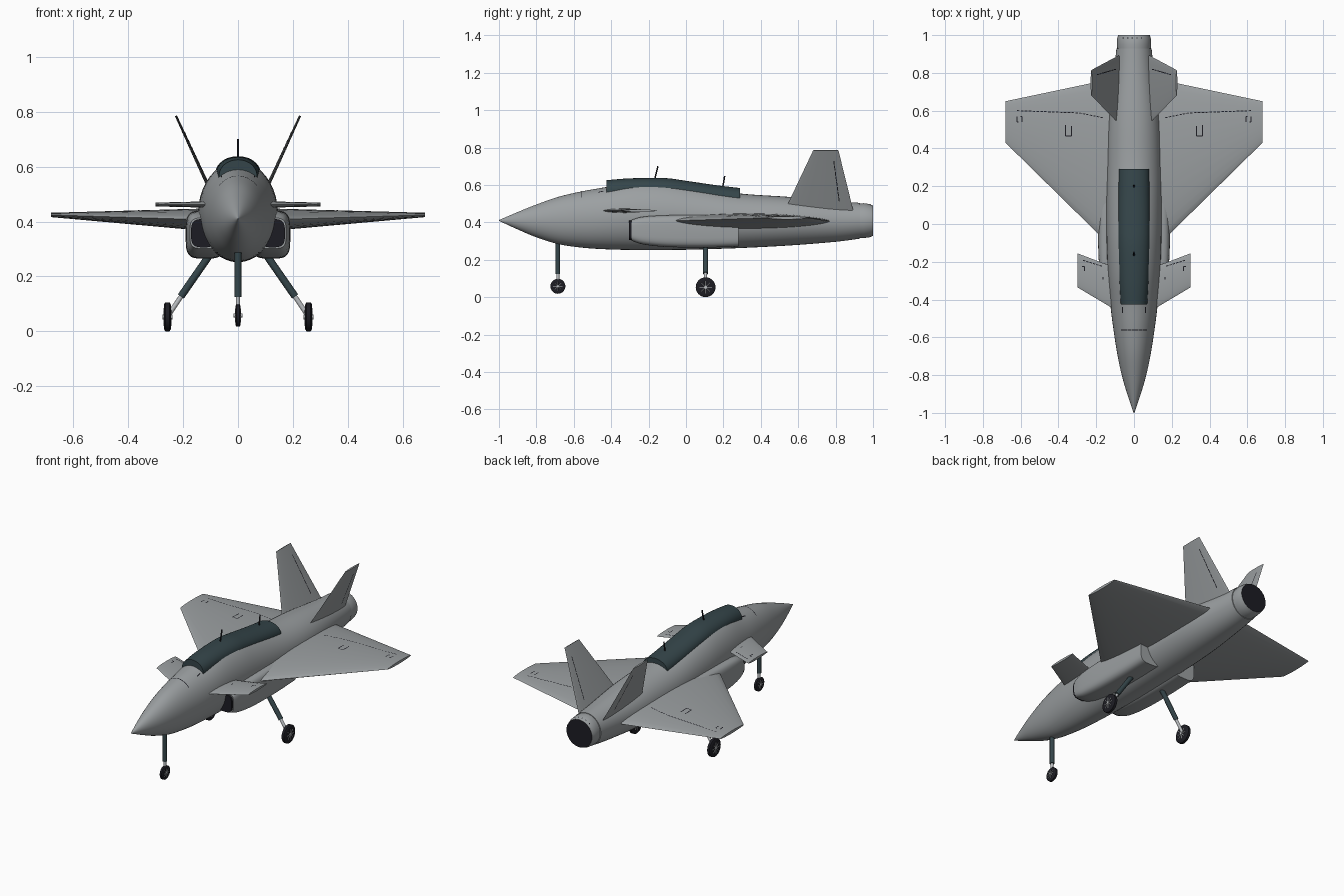
import bpy, bmesh, math
from mathutils import Vector
from mathutils.bvhtree import BVHTree

if "Cube" in bpy.data.objects:
    bpy.data.objects.remove(bpy.data.objects["Cube"])


def material(name, r, g, b):
    m = bpy.data.materials.new(name)
    m.use_nodes = True
    m.diffuse_color = (r, g, b, 1)
    bsdf = next(n for n in m.node_tree.nodes if n.type == "BSDF_PRINCIPLED")
    bsdf.inputs["Base Color"].default_value = (r, g, b, 1)
    return m


GREY = material("airframe grey", 0.33, 0.35, 0.36)
GLASS = material("dark teal", 0.035, 0.06, 0.068)
BLACK = material("rubber black", 0.012, 0.012, 0.017)
METAL = material("light metal", 0.5, 0.52, 0.54)
UP = Vector((0, 0, 1))


def finish(bm, name, mats):
    mesh = bpy.data.meshes.new(name)
    bm.to_mesh(mesh)
    bm.free()
    for m in mats:
        mesh.materials.append(m)
    mesh.shade_smooth()
    mesh.set_sharp_from_angle(angle=math.radians(35))
    obj = bpy.data.objects.new(name, mesh)
    bpy.context.collection.objects.link(obj)
    return obj


def loft(name, rings, mat, end_mat=None):
    """Skin closed rings of points and cap both ends."""
    bm = bmesh.new()
    loops = [[bm.verts.new(p) for p in ring] for ring in rings]
    n = len(loops[0])
    for a, b in zip(loops, loops[1:]):
        for i in range(n):
            j = (i + 1) % n
            bm.faces.new((a[i], a[j], b[j], b[i]))
    bm.faces.new(loops[0])
    last = bm.faces.new(loops[-1])
    if end_mat:
        last.material_index = 1
    bmesh.ops.recalc_face_normals(bm, faces=bm.faces)
    return finish(bm, name, [mat] + ([end_mat] if end_mat else []))


def smooth_rows(rows, steps=5):
    """Run a smooth spline through the station rows."""
    out = []
    for i in range(len(rows) - 1):
        quad = zip(rows[max(i - 1, 0)], rows[i], rows[i + 1], rows[min(i + 2, len(rows) - 1)])
        quad = list(quad)
        for k in range(steps):
            t = k / steps
            out.append([b + 0.5 * t * (c - a + t * (2 * a - 5 * b + 4 * c - d + t * (3 * (b - c) + d - a)))
                        for a, b, c, d in quad])
    return out + [rows[-1]]


def oval(y, x0, x1, z0, z1, power=1.0, n=40):
    """Rounded section in the xz plane; a lower power is boxier."""
    ring = []
    for i in range(n):
        c, s = math.cos(math.tau * i / n), math.sin(math.tau * i / n)
        ring.append(Vector(((x0 + x1) / 2 + (x1 - x0) / 2 * math.copysign(abs(c) ** power, c), y,
                            (z0 + z1) / 2 + (z1 - z0) / 2 * math.copysign(abs(s) ** power, s))))
    return ring


def foil(x, z, y0, y1, half, normal, n=28):
    """Lens-shaped section running along y."""
    ring = []
    for i in range(n):
        c, s = math.cos(math.tau * i / n), math.sin(math.tau * i / n)
        ring.append(Vector((x, (y0 + y1) / 2 + (y1 - y0) / 2 * c, z))
                    + normal * half * math.copysign(abs(s) ** 1.3, s))
    return ring


def lathe(name, base, axis, profile, mat, n=24):
    """Turn (distance, radius) pairs around an axis."""
    axis = Vector(axis).normalized()
    u = axis.orthogonal().normalized()
    v = axis.cross(u)
    return loft(name, [[Vector(base) + axis * d + (u * math.cos(math.tau * i / n) + v * math.sin(math.tau * i / n)) * r
                        for i in range(n)] for d, r in profile], mat)


def tube(name, a, b, r, mat, n=16):
    d = Vector(b) - Vector(a)
    return lathe(name, a, d, [(0, r), (d.length, r)], mat, n)


def seams(name, surface, lines, normal=UP, width=0.005):
    """Lay thin dark strips on a surface; a line is (start, end, pieces, fill)."""
    mesh = surface.data
    tree = BVHTree.FromPolygons([v.co for v in mesh.vertices], [list(p.vertices) for p in mesh.polygons])
    bm = bmesh.new()
    for a, b, pieces, fill in lines:
        a, b = Vector(a), Vector(b)
        side = normal.cross(b - a).normalized() * width / 2
        for i in range(pieces):
            p, q = a.lerp(b, i / pieces), a.lerp(b, (i + fill) / pieces)
            hits = [tree.ray_cast(c + normal, -normal)[0] for c in (p - side, q - side, q + side, p + side)]
            if None in hits:
                continue
            face = bm.faces.new([bm.verts.new(h + normal * 0.0015) for h in hits])
            face.normal_update()
            if face.normal.dot(normal) < 0:
                face.normal_flip()
    return finish(bm, name, [BLACK])


# Fuselage: y, half width, bottom, top
body = [(-1, 0.002, 0.408, 0.412), (-0.9, 0.036, 0.362, 0.455), (-0.8, 0.065, 0.32, 0.495),
        (-0.68, 0.09, 0.283, 0.537), (-0.55, 0.11, 0.264, 0.567), (-0.43, 0.125, 0.256, 0.588),
        (-0.28, 0.137, 0.252, 0.617), (-0.12, 0.144, 0.252, 0.618), (0.03, 0.146, 0.254, 0.597),
        (0.28, 0.145, 0.262, 0.555), (0.55, 0.136, 0.276, 0.536), (0.8, 0.107, 0.296, 0.513),
        (0.93, 0.093, 0.313, 0.504)]
fuselage = loft("fuselage", [oval(y, -w, w, lo, hi) for y, w, lo, hi in smooth_rows(body)], GREY)
nozzle = [(0.92, 0.088, 0.316, 0.5), (0.95, 0.09, 0.316, 0.502), (0.98, 0.089, 0.32, 0.498), (1, 0.084, 0.327, 0.49)]
loft("exhaust_nozzle", [oval(y, -w, w, lo, hi) for y, w, lo, hi in nozzle], GREY, BLACK)

# Canopy: y, half width, base, top
canopy = [(-0.425, 0.07, 0.56, 0.625), (-0.3, 0.077, 0.572, 0.635), (-0.12, 0.083, 0.57, 0.637),
          (0, 0.083, 0.56, 0.622), (0.15, 0.082, 0.538, 0.6), (0.29, 0.081, 0.52, 0.583)]
loft("canopy", [[Vector((w * math.cos(math.pi * i / 20), y, lo + (hi - lo) * math.sin(math.pi * i / 20) ** 0.9))
                 for i in range(21)] for y, w, lo, hi in smooth_rows(canopy)], GLASS)
tube("front_antenna", (0, -0.17, 0.62), (0, -0.15, 0.7), 0.004, BLACK, 8)
tube("rear_antenna", (0, 0.195, 0.58), (0, 0.207, 0.648), 0.004, BLACK, 8)

# Nose panel lines
seams("nose_seams", fuselage, [((-0.07, -0.56, 0), (0.07, -0.56, 0), 12, 0.9)]
      + [((s * 0.06, -0.47, 0), (s * 0.06, -0.44, 0), 1, 1) for s in (-1, 1)])

# Nozzle rivet marks
seams("nozzle_marks", bpy.data.objects["exhaust_nozzle"], [((-0.06, 0.985, 0), (0.06, 0.985, 0), 5, 0.25)])


def wheel(name, x, y, r, half):
    z = r if x else 0.058
    profile = [(-half, 0.62 * r), (-half, 0.85 * r), (-0.6 * half, r),
               (0.6 * half, r), (half, 0.85 * r), (half, 0.62 * r)]
    lathe(name + "_tyre", (x, y, z), (1, 0, 0), profile, BLACK, 32)
    tube(name + "_axle", (x - half - 0.006, y, z), (x + half + 0.006, y, z), 0.17 * r, METAL)
    # Spokes pass right through the tyre, showing on both faces
    for i in range(8):
        t = math.tau * i / 8
        d = Vector((0, math.cos(t), math.sin(t)))
        for s in (-1, 1):
            c = Vector((x + s * half, y, z))
            tube(f"{name}_spoke", c + d * 0.15 * r, c + d * 0.62 * r, 0.045 * r, METAL, 6)


# Nose gear
tube("nose_strut", (0, -0.685, 0.32), (0, -0.685, 0.125), 0.0125, GLASS)
tube("nose_strut_lower", (0, -0.685, 0.13), (0, -0.685, 0.06), 0.008, METAL)
wheel("nose_wheel", 0, -0.685, 0.04, 0.01)

for side, s in (("left", 1), ("right", -1)):
    # Main wing
    wing = loft(side + "_wing", [foil(s * 0.1, 0.406, -0.14, 0.772, 0.042, UP),
                                 foil(s * 0.68, 0.424, 0.43, 0.65, 0.008, UP)], GREY)
    hatch = [(0.33, 0.52), (0.33, 0.465), (0.362, 0.465), (0.362, 0.525)]
    marks = [(hatch[i], hatch[i + 1], 1, 1) for i in range(3)]
    marks += [((0.62, 0.6), (0.29, 0.588), 16, 0.7), ((0.29, 0.588), (0.16, 0.562), 7, 0.7)]
    marks += [((x, 0.54), (x, 0.568), 1, 1) for x in (0.592, 0.62)]
    marks += [((0.6, 0.568), (0.592, 0.568), 1, 1), ((0.62, 0.54), (0.612, 0.54), 1, 1)]
    flip = lambda p: (s * p[0], p[1], 0)
    seams(side + "_wing_seams", wing, [(flip(a), flip(b), n, f) for a, b, n, f in marks])

    # Canard
    canard = loft(side + "_canard", [foil(s * 0.09, 0.462, -0.46, -0.235, 0.012, UP),
                                     foil(s * 0.3, 0.462, -0.335, -0.155, 0.007, UP)], GREY)
    marks = [((0.27, -0.192), (0.165, -0.225), 6, 0.7), ((0.262, -0.25), (0.262, -0.225), 1, 1),
             ((0.262, -0.225), (0.275, -0.225), 1, 1), ((0.163, -0.295), (0.163, -0.28), 1, 1)]
    seams(side + "_canard_seams", canard, [(flip(a), flip(b), n, f) for a, b, n, f in marks])

    # Canted tail fin with a rudder line on both faces
    across = Vector((2.17 * s, 0, -1)).normalized()
    fin = loft(side + "_tail_fin", [foil(s * 0.067, 0.44, 0.517, 0.9, 0.007, across),
                                    foil(s * 0.226, 0.785, 0.68, 0.815, 0.004, across)], GREY)
    fin_at = lambda y, z: (s * (0.226 - (0.785 - z) / 2.17), y, z)
    for face, n in (("outer", across), ("inner", -across)):
        seams(f"{side}_{face}_rudder_seam", fin, [(fin_at(0.79, 0.73), fin_at(0.82, 0.51), 8, 0.88)], n)

    # Engine intake: y, inner x, outer x, bottom, top
    rows = [(-0.292, 0.07, 0.175, 0.302, 0.413), (-0.23, 0.06, 0.184, 0.282, 0.43),
            (-0.1, 0.05, 0.19, 0.268, 0.438), (0.1, 0.05, 0.19, 0.265, 0.44), (0.28, 0.05, 0.187, 0.27, 0.432)]
    loft(side + "_intake", [oval(y, s * a, s * b, lo, hi, 0.5) for y, a, b, lo, hi in smooth_rows(rows)], GREY)
    loft(side + "_intake_mouth", [oval(y, s * 0.08, s * 0.171, 0.306, 0.409, 0.6) for y in (-0.305, -0.285)], BLACK)

    # Main gear
    tube(side + "_main_strut", (s * 0.09, 0.105, 0.297), (s * 0.208, 0.105, 0.127), 0.0135, GLASS)
    tube(side + "_main_strut_lower", (s * 0.2, 0.105, 0.138), (s * 0.255, 0.105, 0.056), 0.0085, METAL)
    wheel(side + "_main_wheel", s * 0.257, 0.105, 0.053, 0.0125)
